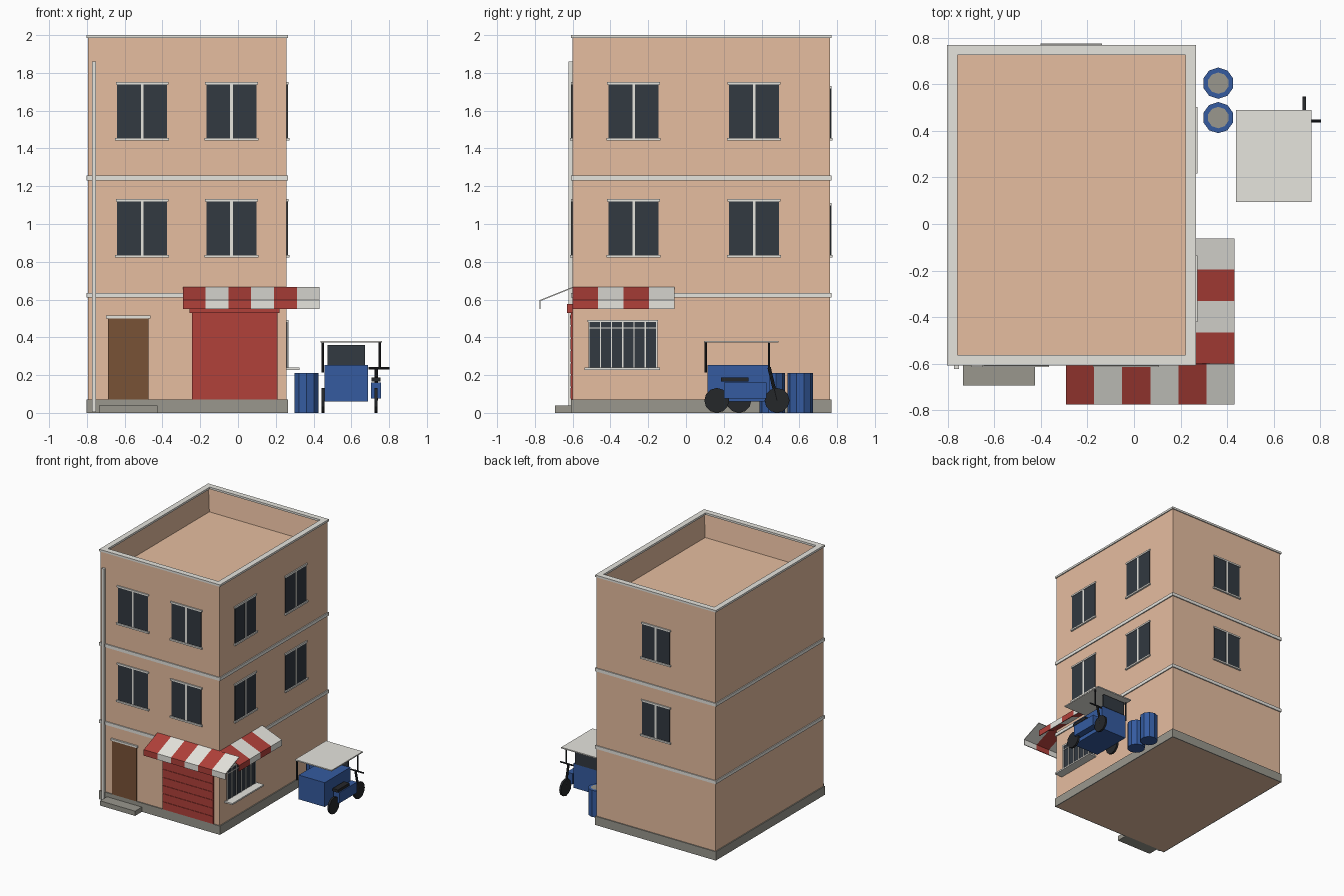
import bpy, bmesh, math
from mathutils import Vector, Matrix

if "Cube" in bpy.data.objects:
    bpy.data.objects.remove(bpy.data.objects["Cube"])


def material(name, rgb):
    m = bpy.data.materials.new(name)
    m.use_nodes = True
    m.diffuse_color = (*rgb, 1)
    m.node_tree.nodes["Principled BSDF"].inputs["Base Color"].default_value = (*rgb, 1)
    return m


WALL = material("peach plaster", (0.79, 0.51, 0.35))
TRIM = material("off white", (0.79, 0.78, 0.73))
STONE = material("grey stone", (0.32, 0.31, 0.27))
WOOD = material("brown wood", (0.19, 0.085, 0.037))
RED = material("red", (0.44, 0.052, 0.042))
GLASS = material("dark glass", (0.032, 0.041, 0.052))
BLUE = material("blue", (0.035, 0.105, 0.35))
BLACK = material("black", (0.018, 0.02, 0.023))


def finish(name, bm, *mats):
    bmesh.ops.recalc_face_normals(bm, faces=bm.faces)
    me = bpy.data.meshes.new(name)
    bm.to_mesh(me)
    bm.free()
    for m in mats:
        me.materials.append(m)
    ob = bpy.data.objects.new(name, me)
    bpy.context.collection.objects.link(ob)
    return ob


def add_box(bm, x0, x1, y0, y1, z0, z1):
    mat = Matrix.Translation(((x0 + x1) / 2, (y0 + y1) / 2, (z0 + z1) / 2))
    mat = mat @ Matrix.Diagonal((abs(x1 - x0), abs(y1 - y0), abs(z1 - z0), 1))
    bmesh.ops.create_cube(bm, size=1, matrix=mat)


def box(name, mat, *dims):
    bm = bmesh.new()
    add_box(bm, *dims)
    return finish(name, bm, mat)


def rod(name, mat, a, b, r, sides=8):
    a, b = Vector(a), Vector(b)
    bm = bmesh.new()
    turn = (b - a).to_track_quat("Z", "Y").to_matrix().to_4x4()
    bmesh.ops.create_cone(bm, cap_ends=True, segments=sides, radius1=r, radius2=r,
                          depth=(b - a).length, matrix=Matrix.Translation((a + b) / 2) @ turn)
    return finish(name, bm, mat)


def top_face(bm):
    return max(bm.faces, key=lambda f: f.calc_center_median().z)


# Building shell with a sunken roof behind the parapet
X0, X1, Y0, Y1 = -0.795, 0.258, -0.6, 0.762
bm = bmesh.new()
add_box(bm, X0, X1, Y0, Y1, 0, 1.984)
roof = top_face(bm)
bmesh.ops.inset_region(bm, faces=[roof], thickness=0.037)
bmesh.ops.translate(bm, verts=roof.verts, vec=(0, 0, -0.189))
finish("building_walls", bm, WALL)


# Rings around the shell: plinth, floor bands, parapet cap
def ring(name, mat, z0, z1, out, inner):
    bm = bmesh.new()
    a, b, c, d = X0 - out, X1 + out, Y0 - out, Y1 + out
    e, f, g, h = X0 + inner, X1 - inner, Y0 + inner, Y1 - inner
    add_box(bm, a, b, c, g, z0, z1)
    add_box(bm, a, b, h, d, z0, z1)
    add_box(bm, a, e, g, h, z0, z1)
    add_box(bm, f, b, g, h, z0, z1)
    finish(name, bm, mat)


ring("plinth", STONE, 0, 0.07, 0.008, 0)
ring("lower_band", TRIM, 0.61, 0.636, 0.008, 0)
ring("upper_band", TRIM, 1.23, 1.256, 0.008, 0)
ring("parapet_cap", TRIM, 1.984, 2.0, 0.008, 0.037)


# Parts placed on a wall: u runs along the wall, d outward
def wall_box(name, mat, side, u0, u1, d, z0, z1):
    if side == "front":
        return box(name, mat, u0, u1, Y0 - d, Y0, z0, z1)
    if side == "back":
        return box(name, mat, u0, u1, Y1, Y1 + d, z0, z1)
    return box(name, mat, X1, X1 + d, u0, u1, z0, z1)


def window(side, u0, z0, h, w):
    mid = u0 + w / 2
    wall_box("window_glass", GLASS, side, u0, u0 + w, 0.005, z0, z0 + h)
    wall_box("window_mullion", TRIM, side, mid - 0.007, mid + 0.007, 0.008, z0, z0 + h)
    wall_box("window_lintel", TRIM, side, u0 - 0.007, u0 + w + 0.007, 0.009, z0 + h, z0 + h + 0.013)
    wall_box("window_sill", TRIM, side, u0 - 0.01, u0 + w + 0.01, 0.014, z0 - 0.013, z0)


for z in (0.835, 1.454):
    for u in (-0.64, -0.167):
        window("front", u, z, 0.284, 0.265)
    for u in (-0.41, 0.228):
        window("right", u, z, 0.284, 0.265)
    window("back", -0.392, z, 0.264, 0.245)

# Barred shop window on the side
wall_box("shop_glass", GLASS, "right", -0.517, -0.152, 0.004, 0.24, 0.48)
for i in range(7):
    u = -0.513 + i * 0.0595
    wall_box("shop_bar", TRIM, "right", u - 0.003, u + 0.003, 0.009, 0.24, 0.48)
wall_box("shop_cross_bar", TRIM, "right", -0.517, -0.152, 0.008, 0.447, 0.452)
wall_box("shop_lintel", TRIM, "right", -0.522, -0.147, 0.01, 0.48, 0.492)
wall_box("shop_counter", TRIM, "right", -0.537, -0.138, 0.068, 0.228, 0.24)

# Door, step, drain pipe
wall_box("door", WOOD, "front", -0.688, -0.475, 0.008, 0.07, 0.50)
wall_box("door_lintel", TRIM, "front", -0.70, -0.463, 0.014, 0.50, 0.515)
box("door_step", STONE, -0.735, -0.425, -0.694, Y0 - 0.008, 0, 0.038)
box("drain_pipe", TRIM, -0.773, -0.751, -0.622, Y0, 0.005, 1.86)

# Roller shutter with slats and its housing
wall_box("shutter", RED, "front", -0.243, 0.209, 0.008, 0.07, 0.53)
for i in range(7):
    z = 0.075 + i * 0.065
    wall_box("shutter_slat", RED, "front", -0.241, 0.207, 0.012, z, z + 0.057)
wall_box("shutter_housing", RED, "front", -0.258, 0.219, 0.03, 0.53, 0.576)


# Striped awnings: sloped sheet with a hanging valance
def awning(name, side, u0, u1, stripes, depth):
    bm = bmesh.new()
    profile = [(0, 0.664), (depth, 0.595), (depth, 0.549)]
    rows = []
    for i in range(stripes + 1):
        u = u0 + (u1 - u0) * i / stripes
        rows.append([bm.verts.new((u, Y0 - d, z) if side == "front" else (X1 + d, u, z))
                     for d, z in profile])
    for i in range(stripes):
        for j in range(2):
            f = bm.faces.new((rows[i][j], rows[i][j + 1], rows[i + 1][j + 1], rows[i + 1][j]))
            f.material_index = i % 2
    ob = finish(name, bm, RED, TRIM)
    mod = ob.modifiers.new("thickness", "SOLIDIFY")
    mod.thickness = 0.006
    mod.offset = 0
    mod.use_even_offset = True


awning("front_awning", "front", -0.292, 0.432, 6, 0.172)
awning("side_awning", "right", Y0, -0.062, 4, 0.17)

# Barrels with a grey lid set inside a blue rim
for y in (0.457, 0.605):
    bm = bmesh.new()
    bmesh.ops.create_cone(bm, cap_ends=True, segments=10, radius1=0.067, radius2=0.067,
                          depth=0.212, matrix=Matrix.Translation((0.362, y, 0.106)))
    lid = top_face(bm)
    bmesh.ops.inset_region(bm, faces=[lid], thickness=0.021)
    lid.material_index = 1
    finish("barrel", bm, BLUE, STONE)

# Sidecar cab with windscreen and canopy
box("sidecar_body", BLUE, 0.457, 0.687, 0.115, 0.443, 0.06, 0.254)
box("windscreen", GLASS, 0.474, 0.672, 0.434, 0.446, 0.254, 0.36)
box("canopy", TRIM, 0.438, 0.762, 0.095, 0.489, 0.372, 0.381)
for x, y, z in ((0.449, 0.105, 0.215), (0.449, 0.44, 0.215), (0.751, 0.44, 0.235)):
    rod("canopy_post", BLACK, (x, y, z), (x, y, 0.375), 0.006)

# Motorbike beside the cab
BIKE = 0.731
for name, x, y in (("sidecar_wheel", 0.449, 0.28), ("rear_wheel", BIKE, 0.163),
                   ("front_wheel", BIKE, 0.482)):
    rod(name, BLACK, (x - 0.008, y, 0.066), (x + 0.008, y, 0.066), 0.066, 12)
box("bike_body", BLUE, 0.705, 0.757, 0.2, 0.425, 0.075, 0.16)
box("bike_seat", BLACK, 0.707, 0.755, 0.185, 0.332, 0.165, 0.187)
rod("bike_fork", BLACK, (BIKE, 0.482, 0.065), (BIKE, 0.44, 0.24), 0.009)
rod("handlebar", BLACK, (0.69, 0.443, 0.237), (0.803, 0.443, 0.237), 0.006)
